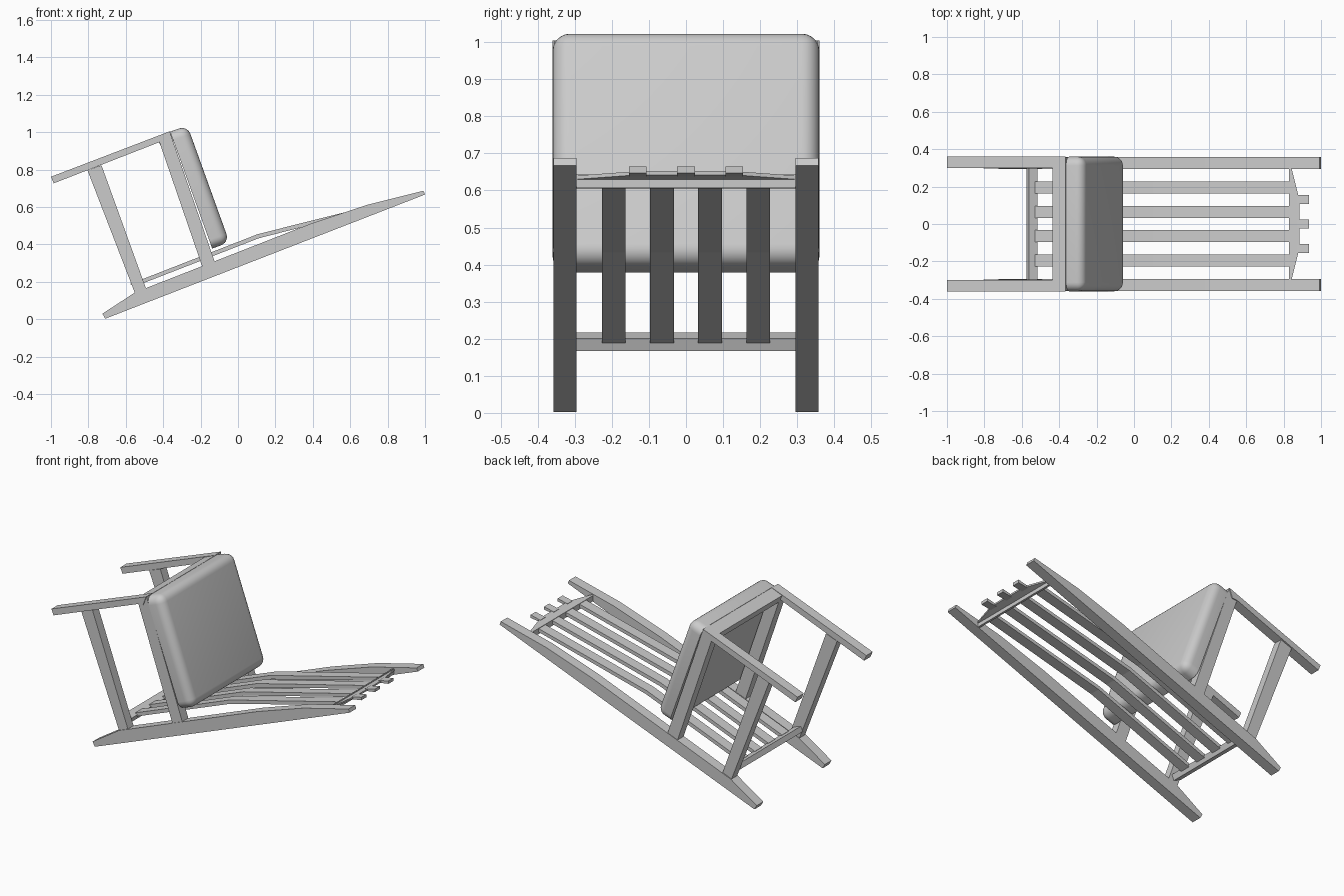
import bpy, bmesh, math
from mathutils import Matrix, Vector

if "Cube" in bpy.data.objects:
    bpy.data.objects.remove(bpy.data.objects["Cube"])

mat = bpy.data.materials.new("light grey")
mat.diffuse_color = (0.6, 0.6, 0.6, 1)
mat.use_nodes = True
mat.node_tree.nodes["Principled BSDF"].inputs["Base Color"].default_value = mat.diffuse_color


def finish(name, bm):
    bmesh.ops.recalc_face_normals(bm, faces=bm.faces)
    me = bpy.data.meshes.new(name)
    bm.to_mesh(me)
    bm.free()
    me.materials.append(mat)
    ob = bpy.data.objects.new(name, me)
    bpy.context.collection.objects.link(ob)
    return ob


def extrude(name, pts, vec):
    """Extrude a planar outline along a vector."""
    bm = bmesh.new()
    f = bm.faces.new([bm.verts.new(p) for p in pts])
    r = bmesh.ops.extrude_face_region(bm, geom=[f])
    bmesh.ops.translate(bm, vec=vec, verts=[v for v in r["geom"] if isinstance(v, bmesh.types.BMVert)])
    return finish(name, bm)


def side(name, prof, y0, y1):
    """Profile in the xz plane spanning y0 to y1."""
    return extrude(name, [(x, y0, z) for x, z in prof], (0, y1 - y0, 0))


# side frames: back post, seat rail, stretcher and tapered front leg
post = [(-.71, .003), (1, .667), (.992, .687), (.69, .612), (.38, .508), (-.55, .144), (-.725, .03)]
seat_rail = [(-.42, .947), (-.365, 1.003), (-.125, .309), (-.19, .278)]
stretcher = [(-.805, .797), (-.73, .824), (-.49, .16), (-.55, .137)]
leg = [(-1, .762), (-.985, .727), (-.805, .797), (-.42, .947), (-.385, .95), (-.365, 1.005)]
for s, label in ((-1, "right"), (1, "left")):
    side("back_post_" + label, post, s * .295, s * .358)
    side("seat_rail_" + label, seat_rail, s * .297, s * .355)
    side("stretcher_" + label, stretcher, s * .298, s * .352)
    side("front_leg_" + label, leg, s * .3, s * .36)

# cross rails
side("seat_front_rail", [(-.435, .975), (-.415, .93), (-.345, .955), (-.365, 1.003)], -.3, .3)
side("lower_back_rail", [(-.575, .188), (-.528, .167), (-.515, .2), (-.562, .217)], -.3, .3)
side("upper_back_rail", [(.829, .605), (.84, .607), (.84, .643), (.829, .64)], -.297, .297)

# bent back slats
slat = [(-.53, .207), (.105, .455), (.57, .572), (.832, .638), (.832, .617), (.57, .551), (.11, .433), (-.525, .186)]
for i in range(4):
    y = -.195 + .13 * i
    side("back_slat_%d" % (i + 1), slat, y - .032, y + .032)

# peaked crest plate and its three tabs
extrude("crest_plate", [(.833, -.296, .637), (.843, -.296, .64), (.884, -.13, .652),
                        (.884, .13, .652), (.843, .296, .64), (.833, .296, .637)], (0, 0, -.01))
for i in (-1, 0, 1):
    side("crest_tab_%d" % (i + 2), [(.87, .637), (.935, .647), (.935, .665), (.87, .65)],
         i * .13 - .024, i * .13 + .024)

# padded seat cushion with rounded top edges
L, T, W = .664, .098, .36
bm = bmesh.new()
bmesh.ops.create_cube(bm, size=1, matrix=Matrix.Diagonal((L, 2 * W, T, 1)))
bmesh.ops.translate(bm, vec=(L / 2, 0, T / 2), verts=bm.verts)
edges = [e for e in bm.edges if any(v.co.z > T / 2 for v in e.verts)]
bmesh.ops.bevel(bm, geom=edges, offset=.048, segments=6, profile=.5, affect='EDGES', clamp_overlap=True)
ax = Vector((.339, 0, -.941)).normalized()
ay = Vector((0, 1, 0))
az = ax.cross(ay)
M = Matrix((ax, ay, az)).transposed().to_4x4()
M.translation = (-.363, 0, 1.003)
bm.transform(M)
cushion = finish("seat_cushion", bm)
bpy.context.view_layer.objects.active = cushion
cushion.select_set(True)
bpy.ops.object.shade_smooth_by_angle(angle=math.radians(35))
